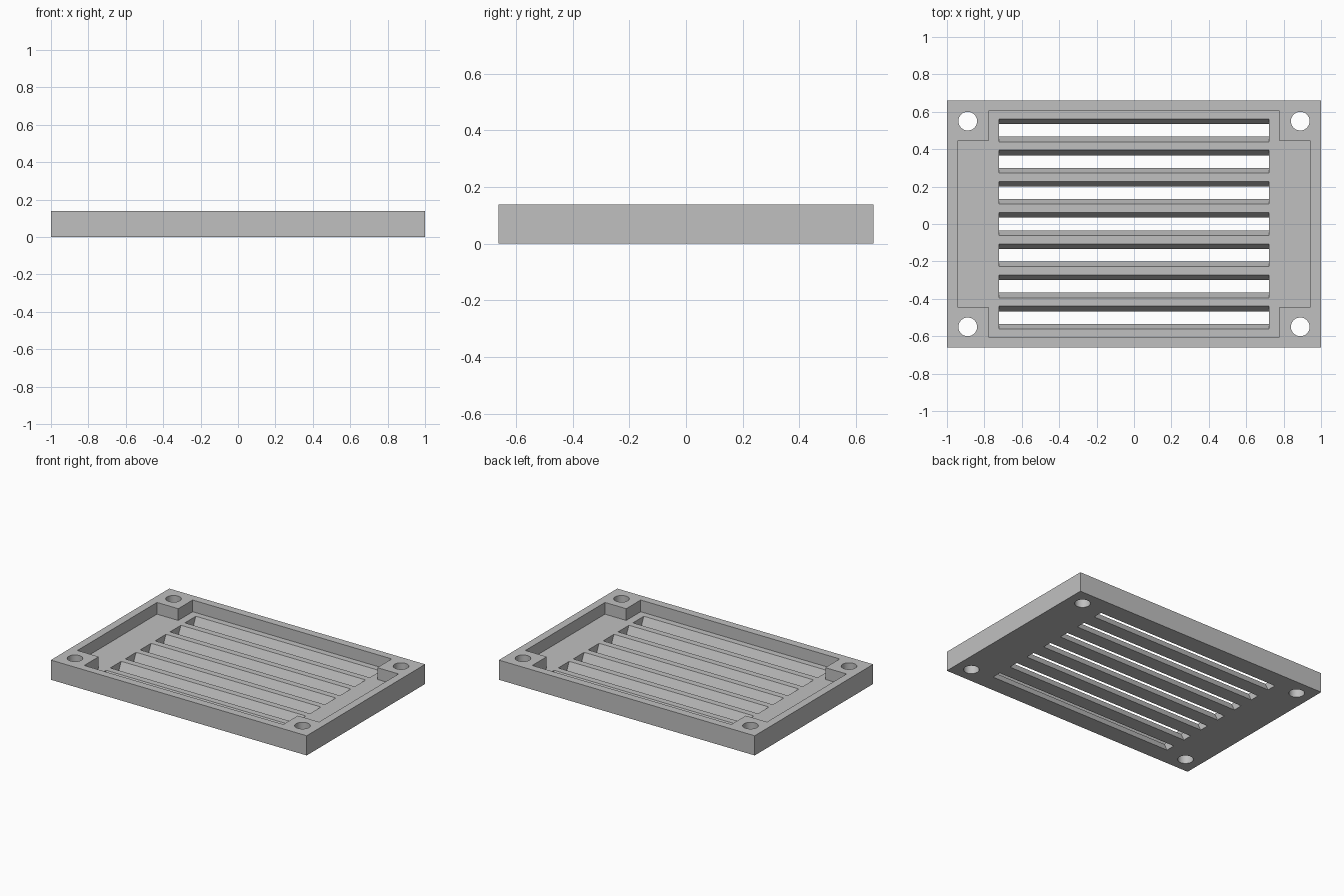
import bpy
import bmesh
import math
from mathutils import Vector

HALF_X, HALF_Y, HEIGHT, FLOOR = 1.0, 0.661, 0.139, 0.056

cube = bpy.data.objects.get("Cube")
if cube:
    bpy.data.objects.remove(cube, do_unlink=True)

gray = bpy.data.materials.new("plain gray")
gray.use_nodes = True
gray.diffuse_color = (0.527, 0.527, 0.527, 1)
gray.node_tree.nodes["Principled BSDF"].inputs["Base Color"].default_value = gray.diffuse_color


def prism(name, outline, sweep):
    """Extrude a closed outline of 3D points along the sweep vector."""
    bm = bmesh.new()
    face = bm.faces.new([bm.verts.new(p) for p in outline])
    ext = bmesh.ops.extrude_face_region(bm, geom=[face])
    moved = [g for g in ext["geom"] if isinstance(g, bmesh.types.BMVert)]
    bmesh.ops.translate(bm, verts=moved, vec=Vector(sweep))
    bmesh.ops.recalc_face_normals(bm, faces=bm.faces)
    mesh = bpy.data.meshes.new(name)
    bm.to_mesh(mesh)
    bm.free()
    mesh.materials.append(gray)
    obj = bpy.data.objects.new(name, mesh)
    bpy.context.collection.objects.link(obj)
    return obj


# Solid slab
rect = [(-HALF_X, -HALF_Y, 0), (HALF_X, -HALF_Y, 0), (HALF_X, HALF_Y, 0), (-HALF_X, HALF_Y, 0)]
plate = prism("vent_plate", rect, (0, 0, HEIGHT))
cutters = []

# Cross-shaped recess that leaves four corner blocks
quarter = [(0.944, 0.444), (0.778, 0.444), (0.778, 0.605)]
outline = []
for sx, sy in ((1, 1), (-1, 1), (-1, -1), (1, -1)):
    pts = [(sx * x, sy * y, FLOOR) for x, y in quarter]
    outline += pts if sx * sy > 0 else pts[::-1]
cutters.append(prism("recess_cutter", outline, (0, 0, 0.2)))

# Seven slots, wide at the floor's top and narrow at its underside
wide, narrow = 0.061, 0.0335
side = [(narrow, -0.05), (narrow, 0), (wide, FLOOR), (wide, FLOOR + 0.03)]
profile = side + [(-y, z) for y, z in reversed(side)]
for i in range(-3, 4):
    section = [(-0.722, y + i / 6, z) for y, z in profile]
    cutters.append(prism("slot_cutter", section, (1.444, 0, 0)))

# Screw holes through the corner blocks
for sx in (-1, 1):
    for sy in (-1, 1):
        ring = [(sx * 0.889 + 0.05 * math.cos(a), sy * 0.55 + 0.05 * math.sin(a), -0.1)
                for a in (math.tau * k / 48 for k in range(48))]
        cutters.append(prism("hole_cutter", ring, (0, 0, 0.4)))

# Cut everything out of the slab
bpy.context.view_layer.objects.active = plate
for cutter in cutters:
    cutter.hide_render = True
    mod = plate.modifiers.new("cut", "BOOLEAN")
    mod.operation = "DIFFERENCE"
    mod.solver = "EXACT"
    mod.object = cutter
    bpy.ops.object.modifier_apply(modifier=mod.name)
    bpy.data.objects.remove(cutter, do_unlink=True)

# Smooth hole walls, sharp everywhere else
bpy.ops.object.select_all(action="DESELECT")
plate.select_set(True)
bpy.ops.object.shade_smooth_by_angle(angle=math.radians(15))
